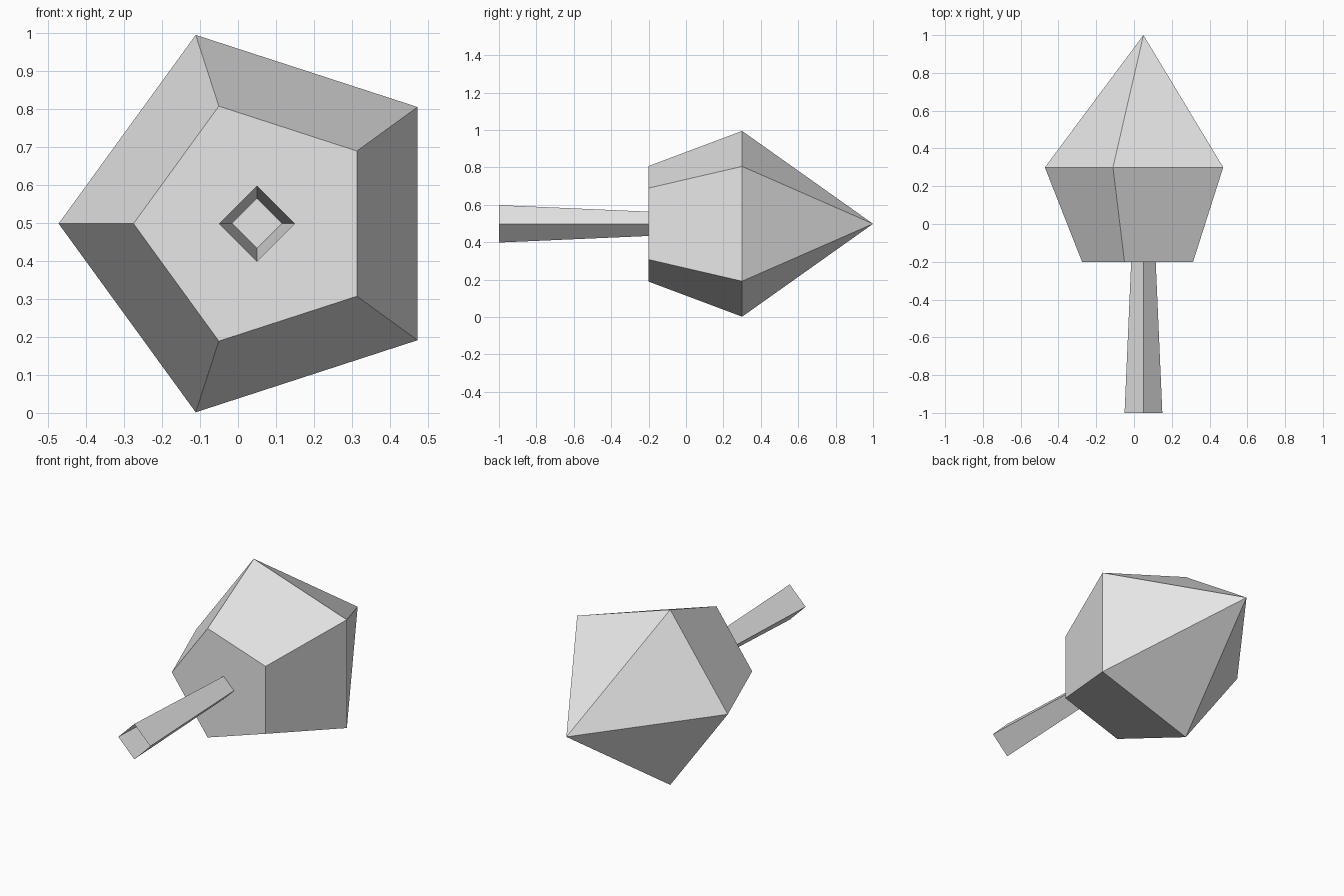
import bpy, bmesh
from math import cos, sin, pi

cube = bpy.data.objects.get("Cube")
if cube:
    bpy.data.objects.remove(cube, do_unlink=True)

AXIS_X, AXIS_Z = 0.05, 0.498

grey = bpy.data.materials.new("plain_grey")
grey.use_nodes = True
colour = (0.8, 0.8, 0.8, 1)
grey.diffuse_color = colour
grey.node_tree.nodes["Principled BSDF"].inputs["Base Color"].default_value = colour


def ring(bm, sides, radius, y):
    """Regular polygon around the long axis, with one corner pointing to -x."""
    return [bm.verts.new((AXIS_X - radius * cos(2 * pi * i / sides), y,
                          AXIS_Z + radius * sin(2 * pi * i / sides)))
            for i in range(sides)]


def bridge(bm, a, b):
    n = len(a)
    for i in range(n):
        bm.faces.new((a[i], a[(i + 1) % n], b[(i + 1) % n], b[i]))


def finish(bm, name):
    bmesh.ops.recalc_face_normals(bm, faces=bm.faces)
    mesh = bpy.data.meshes.new(name)
    bm.to_mesh(mesh)
    bm.free()
    mesh.materials.append(grey)
    obj = bpy.data.objects.new(name, mesh)
    bpy.context.collection.objects.link(obj)


# Five-sided head: flat front, flared sides, pointed back
bm = bmesh.new()
front = ring(bm, 5, 0.325, -0.2)
rim = ring(bm, 5, 0.522, 0.3)
tip = bm.verts.new((AXIS_X, 1.0, AXIS_Z))
bm.faces.new(front)
bridge(bm, front, rim)
for i in range(5):
    bm.faces.new((rim[i], rim[(i + 1) % 5], tip))
finish(bm, "head")

# Open four-sided handle, wider at its free end
bm = bmesh.new()
bridge(bm, ring(bm, 4, 0.1, -1.0), ring(bm, 4, 0.065, -0.2))
finish(bm, "handle")
